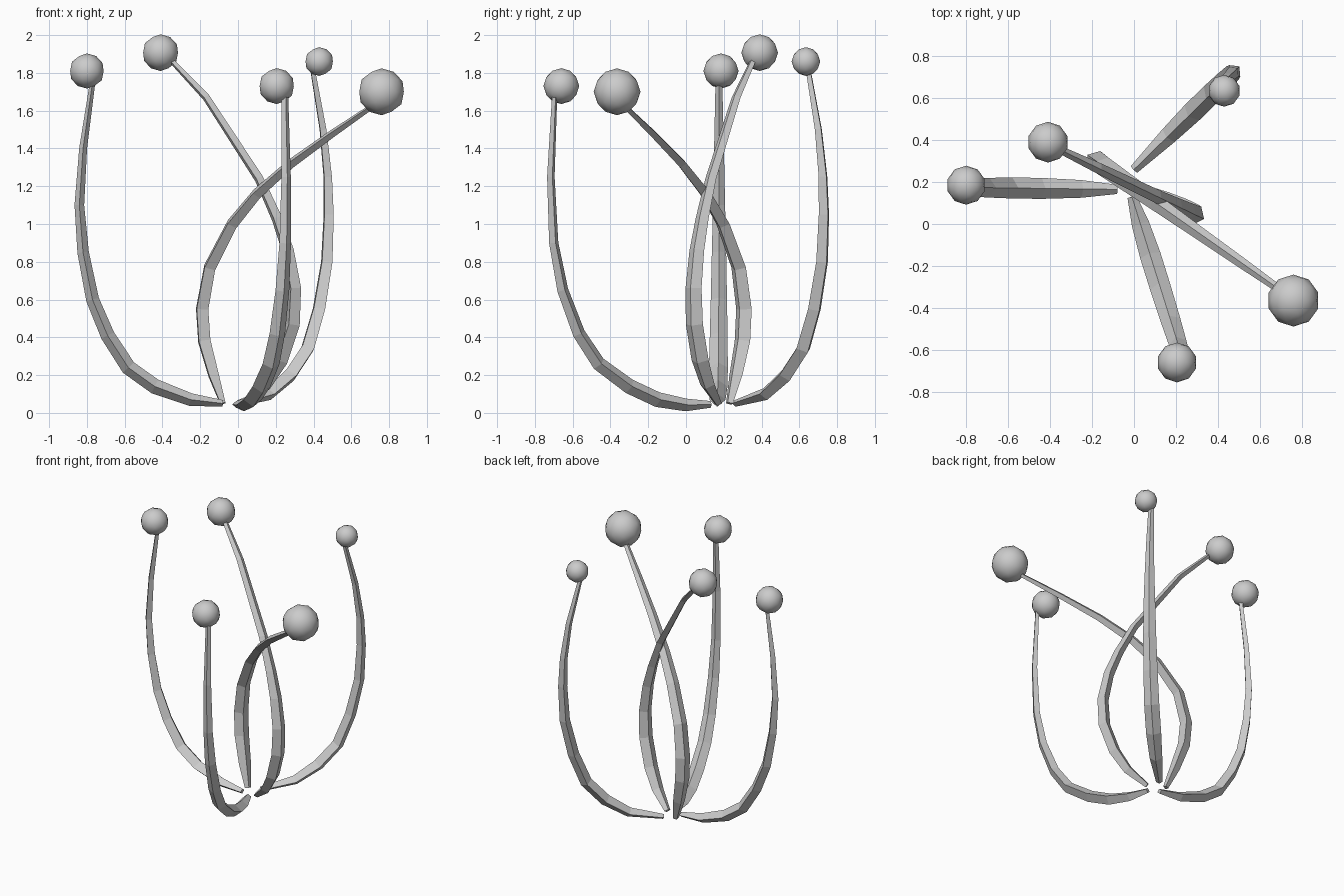
import bpy, bmesh
from mathutils import Vector

if "Cube" in bpy.data.objects:
    bpy.data.objects.remove(bpy.data.objects["Cube"])

# half-width of the stalk from root to tip
WIDTH = [0.022, 0.042, 0.05, 0.05, 0.047, 0.043, 0.038, 0.032, 0.026, 0.018]


def finish(bm, name):
    bmesh.ops.recalc_face_normals(bm, faces=bm.faces)
    me = bpy.data.meshes.new(name)
    bm.to_mesh(me)
    bm.free()
    ob = bpy.data.objects.new(name, me)
    bpy.context.collection.objects.link(ob)
    return ob


def stalk(name, base, toward, profile):
    """Tapered diamond-section stalk lying in an upright plane."""
    base, toward = Vector((*base, 0)), Vector((*toward, 0))
    d = (toward - base).normalized()
    up = Vector((0, 0, 1))
    side = d.cross(up)
    pts = [base + d * s + up * z for s, z in profile]
    bm = bmesh.new()
    rings = []
    for i, p in enumerate(pts):
        t = (pts[min(i + 1, len(pts) - 1)] - pts[max(i - 1, 0)]).normalized()
        n = side.cross(t)
        w = WIDTH[i]
        rings.append([bm.verts.new(p + o) for o in
                      (side * w, n * w * 0.8, -side * w, -n * w * 0.8)])
    for a, b in zip(rings, rings[1:]):
        for k in range(4):
            j = (k + 1) % 4
            bm.faces.new((a[k], a[j], b[j], b[k]))
    bm.faces.new(rings[0])
    bm.faces.new(rings[-1])
    finish(bm, name)


def bulb(name, centre, r):
    """Low-poly ball at the stalk tip."""
    bm = bmesh.new()
    bmesh.ops.create_icosphere(bm, subdivisions=2, radius=r)
    bmesh.ops.translate(bm, vec=centre, verts=bm.verts)
    for f in bm.faces:
        f.smooth = True
    finish(bm, name)


# three stalks sweeping outward, then up
stalk("left_stalk", (-0.08, 0.165), (-0.84, 0.175),
      [(0, .05), (.17, .07), (.36, .14), (.50, .24), (.61, .41),
       (.69, .6), (.74, .85), (.76, 1.1), (.74, 1.4), (.69, 1.75)])
stalk("front_stalk", (-0.01, 0.13), (0.25, -0.70),
      [(0, .045), (.136, .042), (.293, .07), (.45, .14), (.62, .26),
       (.73, .42), (.82, .65), (.87, .9), (.886, 1.25), (.865, 1.68)])
stalk("back_stalk", (0.0, 0.26), (0.48, 0.73),
      [(0, .05), (.23, .10), (.386, .20), (.515, .34), (.60, .55),
       (.658, .8), (.672, 1.05), (.665, 1.25), (.63, 1.5), (.55, 1.83)])
# two stalks bending back across the middle
stalk("crossing_stalk_left", (0.03, 0.17), (0.30, 0.04),
      [(0, .05), (.13, .15), (.22, .28), (.29, .47), (.30, .66),
       (.26, .86), (.195, 1.03), (.09, 1.24), (-.22, 1.67), (-.43, 1.87)])
stalk("crossing_stalk_right", (-0.08, 0.23), (-0.19, 0.307),
      [(0, .05), (.06, .2), (.12, .38), (.134, .55), (.085, .77),
       (-.06, 1.0), (-.22, 1.16), (-.44, 1.32), (-.71, 1.48), (-.96, 1.62)])

# bulbs
bulb("left_bulb", (-0.80, 0.185, 1.81), 0.093)
bulb("crossing_bulb_left", (-0.41, 0.39, 1.907), 0.097)
bulb("front_bulb", (0.205, -0.66, 1.73), 0.095)
bulb("back_bulb", (0.43, 0.635, 1.86), 0.076)
bulb("crossing_bulb_right", (0.76, -0.365, 1.70), 0.124)
